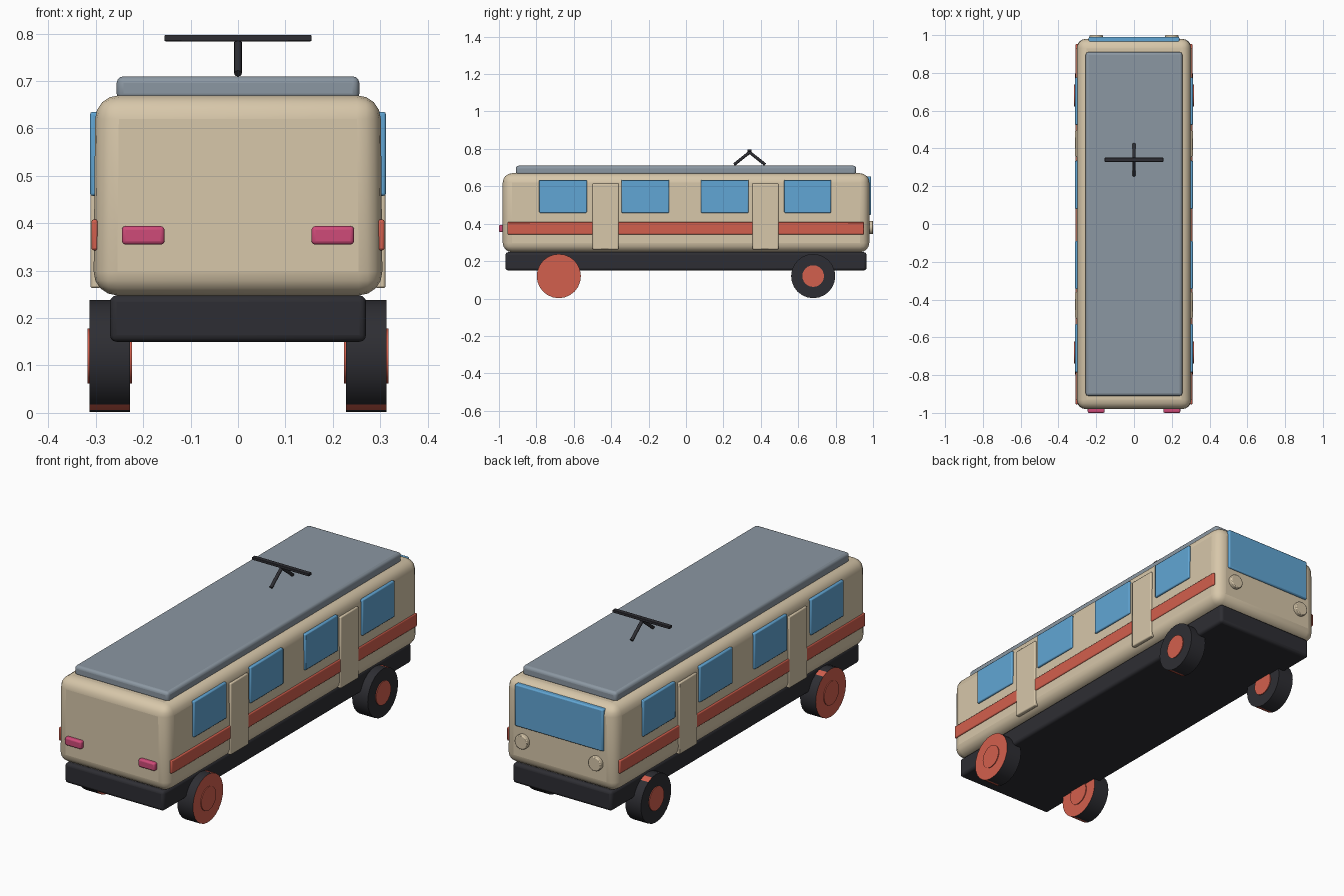
import bpy, bmesh, math
from mathutils import Vector, Matrix

if "Cube" in bpy.data.objects:
    bpy.data.objects.remove(bpy.data.objects["Cube"])


def mat(name, r, g, b):
    m = bpy.data.materials.new(name)
    m.diffuse_color = (r, g, b, 1)
    m.use_nodes = True
    m.node_tree.nodes["Principled BSDF"].inputs["Base Color"].default_value = m.diffuse_color
    return m


CREAM = mat("cream", 0.68, 0.57, 0.40)
GREY = mat("roof_grey", 0.26, 0.31, 0.36)
BLUE = mat("window_blue", 0.12, 0.38, 0.66)
RED = mat("red", 0.65, 0.115, 0.075)
DARK = mat("dark", 0.027, 0.027, 0.033)
PINK = mat("pink", 0.62, 0.07, 0.19)


def finish(bm, name, mats, bevel=0.0, segs=3):
    me = bpy.data.meshes.new(name)
    bm.to_mesh(me)
    bm.free()
    ob = bpy.data.objects.new(name, me)
    bpy.context.collection.objects.link(ob)
    for m in mats:
        me.materials.append(m)
    if bevel:
        mod = ob.modifiers.new("bevel", 'BEVEL')
        mod.width, mod.segments, mod.limit_method = bevel, segs, 'ANGLE'
    bpy.ops.object.select_all(action='DESELECT')
    ob.select_set(True)
    bpy.context.view_layer.objects.active = ob
    bpy.ops.object.shade_smooth_by_angle(angle=math.radians(35))
    return ob


def box(name, xr, yr, zr, m, bevel=0.0, segs=3, taper=0.0):
    """Box from ranges; taper narrows the top in x."""
    bm = bmesh.new()
    bmesh.ops.create_cube(bm, size=1)
    for v in bm.verts:
        top = v.co.z > 0
        v.co = Vector([(r[0] + r[1]) / 2 + c * (r[1] - r[0])
                       for c, r in zip(v.co, (xr, yr, zr))])
        if top:
            v.co.x -= math.copysign(taper, v.co.x)
    return finish(bm, name, [m], bevel, segs)


def rod(name, a, b, radius, m, sides=24, bevel=0.0, extra=None):
    """Cylinder between two points."""
    a, b = Vector(a), Vector(b)
    d = b - a
    bm = bmesh.new()
    bmesh.ops.create_cone(bm, cap_ends=True, segments=sides,
                          radius1=radius, radius2=radius, depth=d.length)
    rot = d.to_track_quat('Z', 'Y').to_matrix().to_4x4()
    bm.transform(Matrix.Translation((a + b) / 2) @ rot)
    mats = [m]
    if extra:
        mats.append(extra)
        c = (a + b) / 2
        # every fourth tread face is painted
        for f in bm.faces:
            if abs(f.normal.x) < 0.5:
                p = f.calc_center_median() - c
                k = math.floor(math.degrees(math.atan2(p.z, -p.y)) / 15)
                f.material_index = int(k % 4 == 3)
    return finish(bm, name, mats, bevel, 2)


# Main shell, roof and chassis
box("body", (-0.305, 0.305), (-0.98, 0.98), (0.248, 0.67), CREAM, 0.05, 4, 0.004)
box("roof", (-0.256, 0.256), (-0.91, 0.91), (0.66, 0.71), GREY, 0.014)
box("chassis", (-0.27, 0.27), (-0.965, 0.965), (0.15, 0.248), DARK, 0.014)

# Side details and wheels, both sides
for s, side in ((-1, "left"), (1, "right")):
    def xr(a, b):
        return tuple(sorted((s * a, s * b)))
    for i, (y0, y1) in enumerate(((-0.785, -0.53), (-0.345, -0.09),
                                  (0.08, 0.335), (0.525, 0.775))):
        box(f"{side}_window_{i + 1}", xr(0.29, 0.312), (y0, y1), (0.458, 0.635), BLUE, 0.005, 2)
    for i, y in enumerate((-0.43, 0.425)):
        box(f"{side}_door_{i + 1}", xr(0.29, 0.3115), (y - 0.07, y + 0.07),
            (0.263, 0.615), CREAM, 0.005, 2)
    box(f"{side}_stripe", xr(0.295, 0.3095), (-0.955, 0.953), (0.343, 0.408), RED, 0.005, 2)
    for y, end in ((-0.68, "front"), (0.68, "back")):
        rod(f"{side}_{end}_tyre", (s * 0.228, y, 0.12), (s * 0.313, y, 0.12),
            0.118, DARK, 24, extra=RED)
        rod(f"{side}_{end}_hub", (s * 0.224, y, 0.12), (s * 0.317, y, 0.12), 0.058, RED)
    # End lights
    box(f"{side}_tail_light", xr(0.155, 0.245), (-1.0, -0.96), (0.355, 0.394), PINK, 0.008)
    rod(f"{side}_headlight", (s * 0.2, 0.95, 0.38), (s * 0.2, 1.0, 0.38),
        0.035, CREAM, 24, 0.004)

# Windscreen
box("windscreen", (-0.24, 0.24), (0.95, 0.99), (0.447, 0.653), BLUE, 0.006, 2)

# Roof current collector
for s, end in ((-1, "front"), (1, "back")):
    rod(f"collector_{end}_leg", (0, 0.34 + s * 0.083, 0.716), (0, 0.34, 0.782), 0.008, DARK, 12)
box("collector_bar", (-0.155, 0.155), (0.329, 0.351), (0.784, 0.797), DARK, 0.002, 2)
